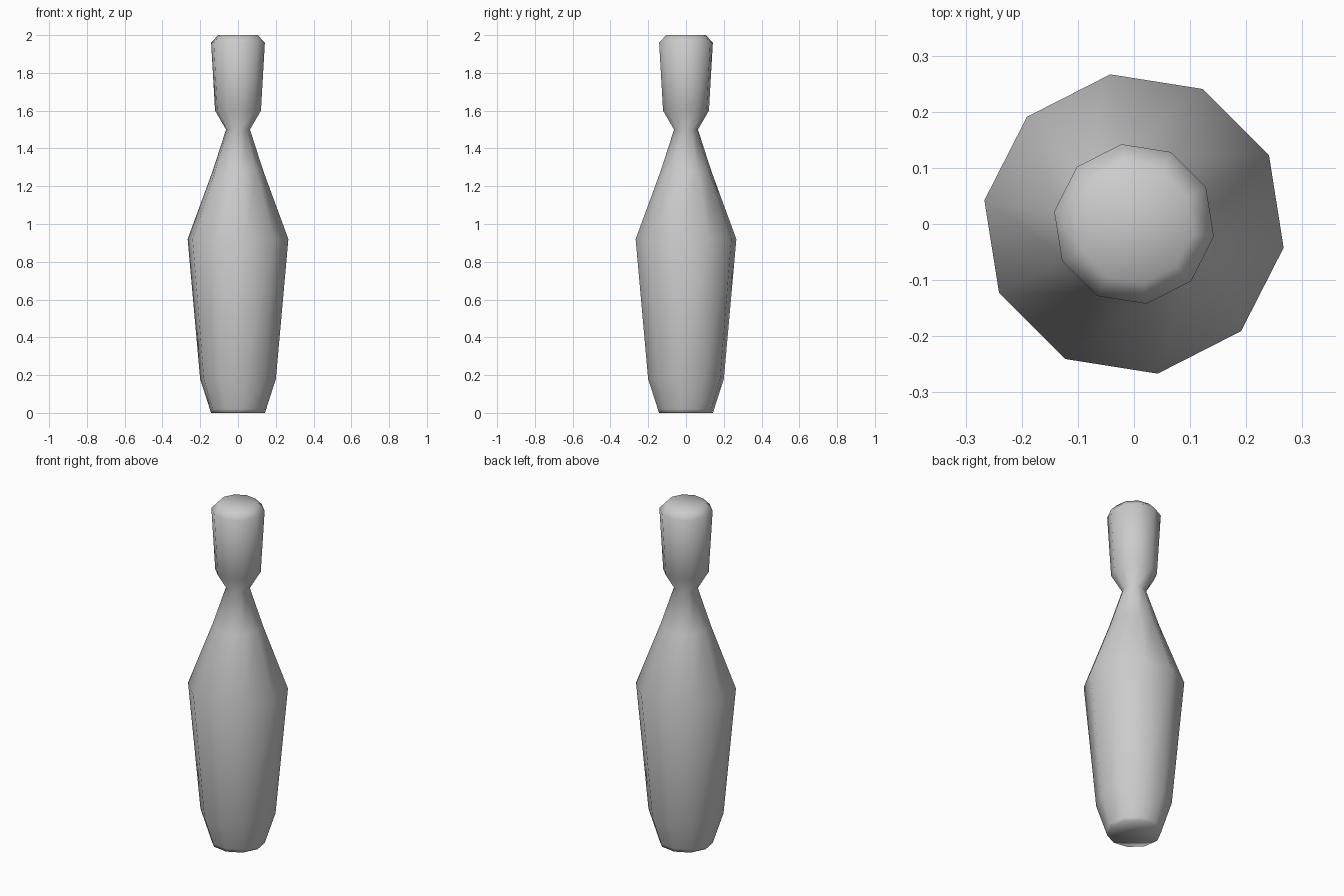
import bpy, bmesh, math

if "Cube" in bpy.data.objects:
    bpy.data.objects.remove(bpy.data.objects["Cube"])

SIDES = 10
# (radius, height) from base to top
PROFILE = [(0.145, 0.0), (0.151, 0.02), (0.203, 0.18), (0.27, 0.92), (0.136, 1.28),
           (0.064, 1.50), (0.123, 1.60), (0.144, 1.96), (0.106, 2.0)]

bm = bmesh.new()

# Lathe rings
rings = []
for r, z in PROFILE:
    ring = []
    for i in range(SIDES):
        a = math.radians(-9 + 360 / SIDES * i)
        ring.append(bm.verts.new((r * math.cos(a), r * math.sin(a), z)))
    rings.append(ring)

# Side walls
for lo, hi in zip(rings, rings[1:]):
    for i in range(SIDES):
        j = (i + 1) % SIDES
        bm.faces.new((lo[i], lo[j], hi[j], hi[i]))

# Flat top and slightly dished base, closed with fans
for ring, z in ((rings[0], 0.01), (rings[-1], 2.0)):
    centre = bm.verts.new((0, 0, z))
    for i in range(SIDES):
        bm.faces.new((ring[i], ring[(i + 1) % SIDES], centre))

bmesh.ops.recalc_face_normals(bm, faces=bm.faces)
for f in bm.faces:
    f.smooth = True

mesh = bpy.data.meshes.new("juggling_club")
bm.to_mesh(mesh)
bm.free()
club = bpy.data.objects.new("juggling_club", mesh)
bpy.context.collection.objects.link(club)
